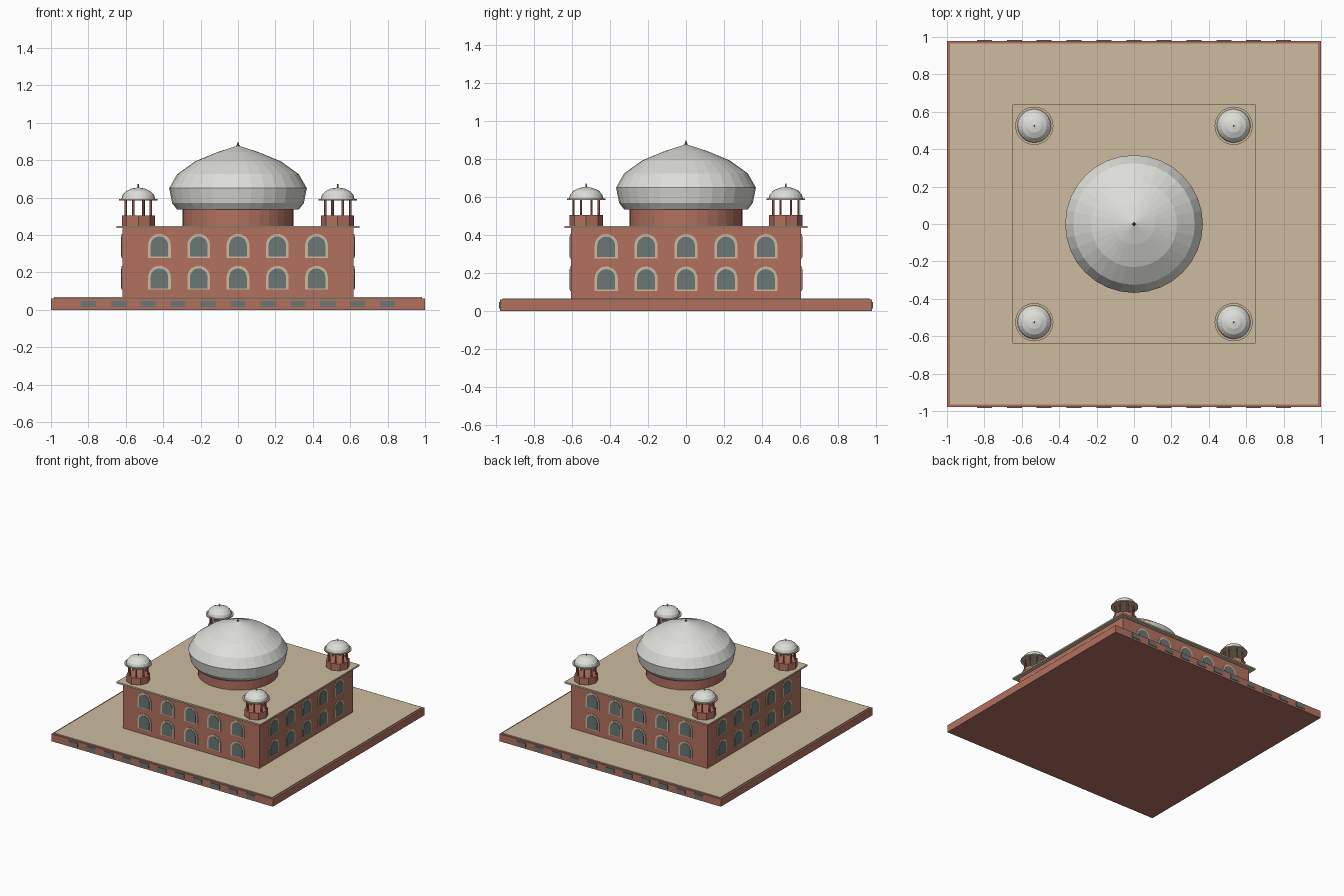
import bpy, bmesh, math
from mathutils import Matrix

if "Cube" in bpy.data.objects:
    bpy.data.objects.remove(bpy.data.objects["Cube"])


def material(name, rgb):
    m = bpy.data.materials.new(name)
    m.diffuse_color = (*rgb, 1)
    m.use_nodes = True
    m.node_tree.nodes["Principled BSDF"].inputs["Base Color"].default_value = m.diffuse_color
    return m


BRICK = material("red brick", (0.45, 0.165, 0.115))
STONE = material("sandstone", (0.61, 0.50, 0.35))
MARBLE = material("white marble", (0.73, 0.73, 0.69))
GLASS = material("window grey", (0.145, 0.185, 0.18))
BRONZE = material("finial bronze", (0.30, 0.15, 0.10))


def finish(name, bm, mat, smooth=False):
    bmesh.ops.recalc_face_normals(bm, faces=bm.faces)
    me = bpy.data.meshes.new(name)
    bm.to_mesh(me)
    bm.free()
    me.materials.append(mat)
    for p in me.polygons:
        p.use_smooth = smooth
    ob = bpy.data.objects.new(name, me)
    bpy.context.collection.objects.link(ob)
    return ob


def box(name, hx, hy, z0, z1, mat, cx=0, cy=0):
    bm = bmesh.new()
    bmesh.ops.create_cube(bm, size=1, matrix=Matrix.Translation((cx, cy, (z0 + z1) / 2))
                          @ Matrix.Diagonal((2 * hx, 2 * hy, z1 - z0, 1)))
    return finish(name, bm, mat)


def lathe(name, profile, sides, mat, cx=0, cy=0, turn=0.0):
    """Revolve (radius, z) pairs; the ends are capped or closed to a point."""
    bm = bmesh.new()
    rings = []
    for r, z in profile:
        if r == 0:
            rings.append([bm.verts.new((cx, cy, z))])
        else:
            rings.append([bm.verts.new((cx + r * math.cos(turn + math.tau * i / sides),
                                        cy + r * math.sin(turn + math.tau * i / sides), z))
                          for i in range(sides)])
    for a, b in zip(rings, rings[1:]):
        for i in range(sides):
            j = (i + 1) % sides
            if len(b) == 1:
                bm.faces.new((a[i], a[j], b[0]))
            else:
                bm.faces.new((a[i], a[j], b[j], b[i]))
    for ring in (rings[0], rings[-1]):
        if len(ring) > 1:
            bm.faces.new(ring)
    return finish(name, bm, mat)


def arch_plate(name, half, z0, top, depth, mat, u, turn, wall):
    """Thin round-headed plate on a wall; turn 0 is the front wall."""
    bm = bmesh.new()
    spring = top - half
    pts = [(-half, z0), (half, z0)]
    pts += [(half * math.cos(math.pi * i / 10), spring + half * math.sin(math.pi * i / 10))
            for i in range(11)]
    face = bm.faces.new([bm.verts.new((u + x, -wall, z)) for x, z in pts])
    ext = bmesh.ops.extrude_face_region(bm, geom=[face])
    moved = [v for v in ext["geom"] if isinstance(v, bmesh.types.BMVert)]
    bmesh.ops.translate(bm, verts=moved, vec=(0, -depth, 0))
    bmesh.ops.rotate(bm, verts=bm.verts, matrix=Matrix.Rotation(turn, 3, 'Z'))
    return finish(name, bm, mat)


# Plinth with its paving and the recess panels on front and back
box("plinth", 1.0, 0.978, 0, 0.06, BRICK)
box("plinth_paving", 0.985, 0.965, 0.06, 0.067, STONE)
for side in (-1, 1):
    for i in range(11):
        box("plinth_panel", 0.04, 0.003, 0.015, 0.048, GLASS, -0.8 + 0.16 * i, side * 0.98)

# Main hall and overhanging roof slab
box("hall", 0.617, 0.605, 0.067, 0.437, BRICK)
box("roof_slab", 0.65, 0.64, 0.437, 0.449, STONE)

# Two rows of five arched windows on every wall
for k in range(4):
    wall = 0.605 if k % 2 == 0 else 0.617
    for base in (0.107, 0.278):
        for i in range(5):
            u = 0.21 * (i - 2)
            arch_plate("window_frame", 0.061, base, base + 0.128, 0.005, STONE,
                       u, k * math.pi / 2, wall)
            arch_plate("window_pane", 0.047, base + 0.006, base + 0.114, 0.008, GLASS,
                       u, k * math.pi / 2, wall)

# Central dome on its drum
lathe("dome_drum", [(0.297, 0.449), (0.297, 0.54)], 32, BRICK)
lathe("main_dome", [(0.325, 0.535), (0.352, 0.57), (0.368, 0.65), (0.325, 0.725),
                    (0.23, 0.793), (0.11, 0.843), (0, 0.878)], 32, MARBLE)
lathe("main_finial", [(0.016, 0.868), (0.006, 0.882), (0, 0.902)], 4, BRONZE)

# Corner kiosks
for sx in (-1, 1):
    for sy in (-1, 1):
        x, y = 0.533 * sx, 0.525 * sy
        lathe("kiosk_base", [(0.088, 0.449), (0.088, 0.505)], 8, BRICK, x, y)
        for i in range(8):
            a = math.tau * (i + 0.5) / 8
            lathe("kiosk_column", [(0.007, 0.505), (0.007, 0.586)], 6, BRICK,
                  x + 0.072 * math.cos(a), y + 0.072 * math.sin(a))
        lathe("kiosk_eave", [(0.102, 0.585), (0.102, 0.593)], 24, STONE, x, y)
        lathe("kiosk_dome", [(0.09, 0.593), (0.084, 0.614), (0.066, 0.634),
                             (0.036, 0.648), (0, 0.654)], 24, MARBLE, x, y)
        lathe("kiosk_finial", [(0.004, 0.65), (0.003, 0.672)], 6, BRONZE, x, y)
